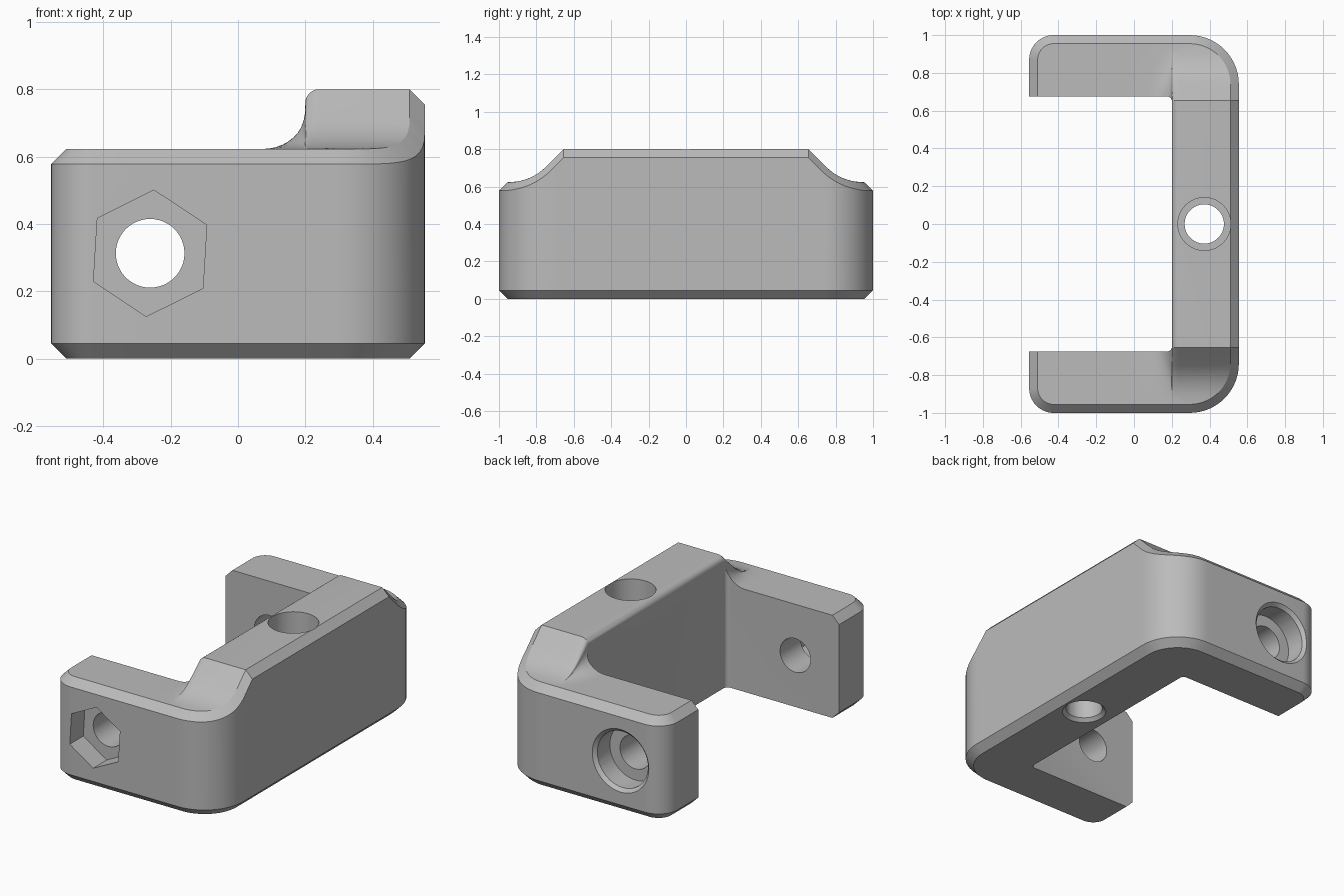
import bpy, bmesh, math
from mathutils import Vector, Matrix
from mathutils.geometry import delaunay_2d_cdt

old = bpy.data.objects.get("Cube")
if old:
    bpy.data.objects.remove(old, do_unlink=True)

HALF_X, HALF_Y, CHAMFER = 0.555, 1.0, 0.045
ARM_TOP, BEAM_TOP = 0.623, 0.8
RISE = BEAM_TOP - ARM_TOP
R_BEAM, R_TIP = 0.26, 0.13          # outer corner radii
WALL, FILLET, ROUND = 0.2, 0.125, 0.04
SLOPE_Y, SLOPE_R = 0.655, 0.28      # sloping beam ends

grey = bpy.data.materials.new("plain_grey")
grey.use_nodes = True
grey.diffuse_color = (0.5, 0.5, 0.5, 1)
grey.node_tree.nodes["Principled BSDF"].inputs["Base Color"].default_value = (0.5, 0.5, 0.5, 1)


def rise_x(x):
    """Share of the rise from arm to beam: concave fillet, then rounded edge."""
    start = WALL - FILLET
    if x <= start:
        return 0.0
    if x < WALL - 0.0001:
        return (FILLET - math.sqrt(FILLET**2 - (x - start)**2)) / RISE
    gap = max(0.0, WALL + ROUND - x)
    return 1 - (ROUND - math.sqrt(max(0.0, ROUND**2 - gap**2))) / RISE


foot = SLOPE_Y + RISE + SLOPE_R * math.tan(math.pi / 8)
bend = foot - SLOPE_R * math.sin(math.pi / 4)


def rise_y(y):
    """Share of the rise along the beam: flat, straight slope, concave foot."""
    y = abs(y)
    if y <= SLOPE_Y:
        return 1.0
    if y < bend:
        return 1 - (y - SLOPE_Y) / RISE
    if y < foot:
        return (SLOPE_R - math.sqrt(SLOPE_R**2 - (foot - y)**2)) / RISE
    return 0.0


def height(x, y):
    return ARM_TOP + RISE * rise_x(x) * rise_y(y)


# Feature lines of the top surface
steps = 9
xs = [-0.3, 0.0, 0.4]
xs += [WALL - FILLET + FILLET * math.sin(math.radians(82) * i / steps) for i in range(steps + 1)]
xs += [WALL + ROUND - ROUND * math.cos(math.pi / 2 * i / 6) for i in range(7)]
xs.sort()
ys = [0.0, SLOPE_Y, (SLOPE_Y + bend) / 2]
ys += [foot - SLOPE_R * math.sin(math.pi / 4 * (1 - i / steps)) for i in range(steps + 1)]
ys = sorted(set(ys + [-y for y in ys]))


def outline(inset):
    """Rounded rectangle, anticlockwise, with points on the feature lines."""
    ring = []

    def corner(sx, sy, r, start):
        for i in range(15):
            a = start + math.pi / 2 * i / 14
            ring.append((sx * (HALF_X - r) + (r - inset) * math.cos(a),
                         sy * (HALF_Y - r) + (r - inset) * math.sin(a)))

    along = [x for x in xs if R_TIP - HALF_X + 0.01 < x < HALF_X - R_BEAM - 0.01]
    corner(1, -1, R_BEAM, -math.pi / 2)
    ring.extend((HALF_X - inset, y) for y in ys if abs(y) < HALF_Y - R_BEAM - 0.01)
    corner(1, 1, R_BEAM, 0)
    ring.extend((x, HALF_Y - inset) for x in reversed(along))
    corner(-1, 1, R_TIP, math.pi / 2)
    corner(-1, -1, R_TIP, math.pi)
    ring.extend((x, inset - HALF_Y) for x in along)
    return ring


def depth_inside(x, y):
    r = R_BEAM if x > 0 else R_TIP
    qx, qy = abs(x) - HALF_X + r, abs(y) - HALF_Y + r
    return r - math.hypot(max(qx, 0), max(qy, 0)) - min(max(qx, qy), 0)


# Flat triangulation of the top, tied to both rings and the feature grid
outer, inner = outline(0), outline(CHAMFER)
n = len(outer)
points = outer + inner
links = [(k + i, k + (i + 1) % n) for k in (0, n) for i in range(n)]
links += [(i, n + i) for i in range(n)]
grid = {}
for i, x in enumerate(xs):
    for j, y in enumerate(ys):
        if depth_inside(x, y) > CHAMFER + 0.012:
            grid[i, j] = len(points)
            points.append((x, y))
for (i, j), k in grid.items():
    links += [(k, grid[q]) for q in ((i + 1, j), (i, j + 1)) if q in grid]
flat = delaunay_2d_cdt([Vector(p) for p in points], links, [], 0, 1e-6)

# Raise the top, then close the walls, bottom chamfer and base
bm = bmesh.new()
top = []
for v, origin in zip(flat[0], flat[3]):
    src = origin[0] if origin else -1
    z = height(*inner[src]) - CHAMFER if 0 <= src < n else height(v.x, v.y)
    top.append(bm.verts.new((v.x, v.y, z)))
for f in flat[2]:
    bm.faces.new([top[i] for i in f])
rings = [[bm.verts.new((*p, height(*q) - CHAMFER)) for p, q in zip(outer, inner)],
         [bm.verts.new((*p, CHAMFER)) for p in outer],
         [bm.verts.new((*p, 0)) for p in inner]]
for a, b in zip(rings, rings[1:]):
    for i in range(n):
        k = (i + 1) % n
        bm.faces.new((a[i], b[i], b[k], a[k]))
bm.faces.new(rings[-1])
bmesh.ops.remove_doubles(bm, verts=bm.verts[:], dist=0.00005)


def finish(bm, name):
    bmesh.ops.recalc_face_normals(bm, faces=bm.faces[:])
    mesh = bpy.data.meshes.new(name)
    bm.to_mesh(mesh)
    bm.free()
    mesh.materials.append(grey)
    ob = bpy.data.objects.new(name, mesh)
    bpy.context.collection.objects.link(ob)
    return ob


bracket = finish(bm, "c_bracket")


def cut(bm):
    """Subtract a temporary solid from the bracket."""
    tool = finish(bm, "cutter")
    tool.hide_render = True
    mod = bracket.modifiers.new("cut", 'BOOLEAN')
    mod.operation, mod.solver, mod.object = 'DIFFERENCE', 'EXACT', tool
    bpy.ops.object.select_all(action='DESELECT')
    bpy.context.view_layer.objects.active = bracket
    bracket.select_set(True)
    bpy.ops.object.modifier_apply(modifier=mod.name)
    bpy.data.objects.remove(tool, do_unlink=True)


def bore(place, start, end, r1, r2=None, sides=48, spin=0.0):
    """Cut a round, conical or polygonal hole along the local z axis."""
    bm = bmesh.new()
    local = Matrix.Translation((0, 0, (start + end) / 2)) @ Matrix.Rotation(spin, 4, 'Z')
    bmesh.ops.create_cone(bm, cap_ends=True, segments=sides, radius1=r1,
                          radius2=r1 if r2 is None else r2, depth=end - start,
                          matrix=place @ local)
    cut(bm)


# Opening between the arms, with slightly rounded inner corners
bm = bmesh.new()
bmesh.ops.create_cube(bm, size=1, matrix=Matrix.Translation((-0.399, 0, 0.5))
                      @ Matrix.Diagonal((1.2, 1.35, 2, 1)))
edges = [e for e in bm.edges if all(v.co.x > 0 for v in e.verts)
         and abs(e.verts[0].co.z - e.verts[1].co.z) > 1]
bmesh.ops.bevel(bm, geom=edges, offset=0.025, segments=5, profile=0.5, affect='EDGES')
cut(bm)

# Beam hole: through hole, top counterbore, small bottom countersink
beam_hole = Matrix.Translation((0.372, 0, 0))
bore(beam_hole, -0.1, 0.9, 0.104)
bore(beam_hole, 0.4, 0.9, 0.14)
bore(beam_hole, -0.02, 0.03, 0.144, 0.094)

# Arm holes: local z runs from front to back
arm_hole = Matrix.Translation((-0.261, 0, 0.313)) @ Matrix.Rotation(-math.pi / 2, 4, 'X')
bore(arm_hole, -1.1, 1.1, 0.102)
bore(arm_hole, -1.1, -0.87, 0.188, sides=6, spin=math.radians(3.5))
bore(arm_hole, 0.86, 1.1, 0.17)
bore(arm_hole, 0.97, 1.02, 0.16, 0.21)

bpy.ops.object.shade_smooth_by_angle(angle=math.radians(25))
